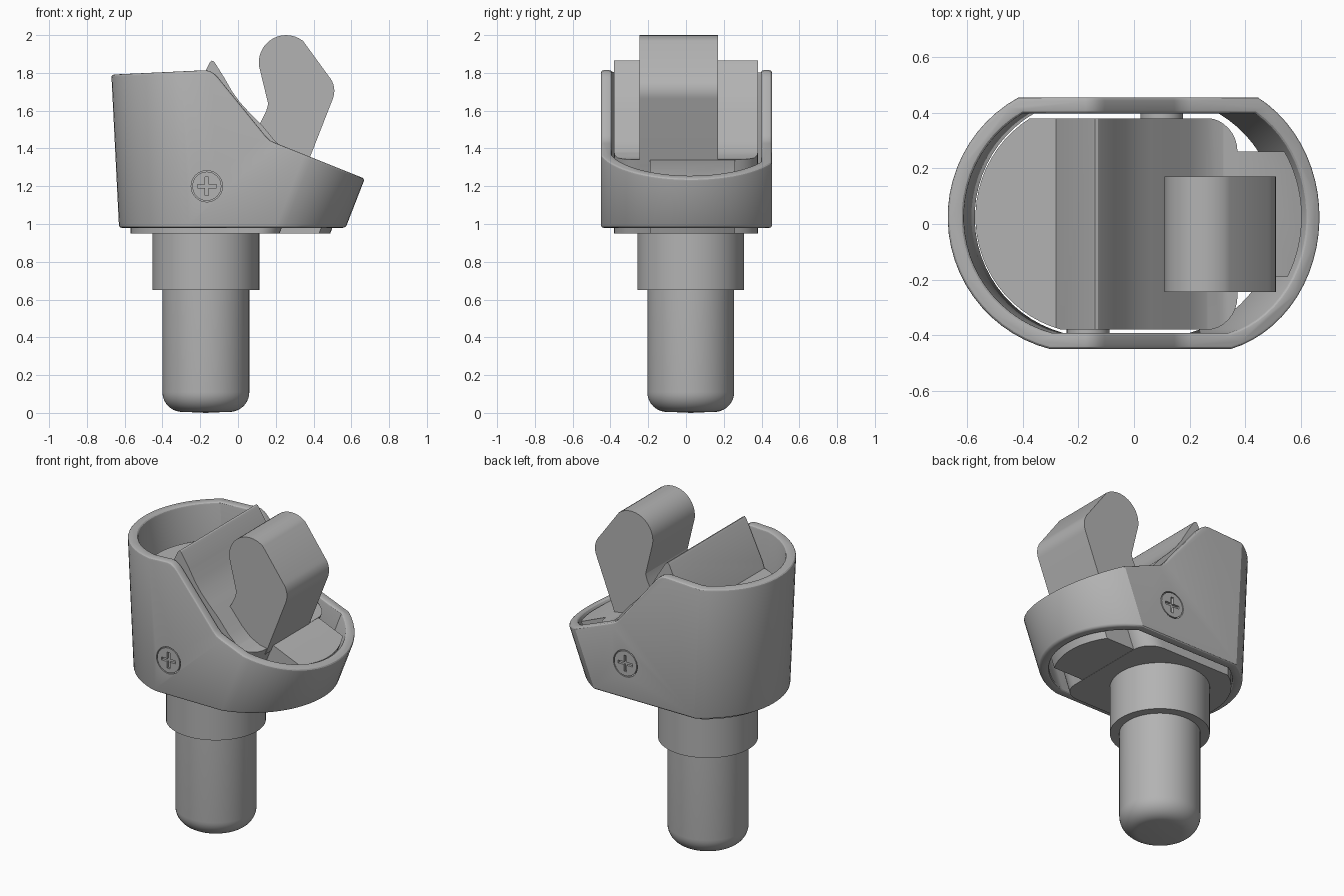
import bpy, bmesh, math
from mathutils import Vector, Matrix

if "Cube" in bpy.data.objects:
    bpy.data.objects.remove(bpy.data.objects["Cube"])

grey = bpy.data.materials.new("machined_grey")
grey.use_nodes = True
grey.diffuse_color = (0.45, 0.45, 0.45, 1)
grey.node_tree.nodes["Principled BSDF"].inputs["Base Color"].default_value = grey.diffuse_color

AXIS_X, AXIS_Y = -0.17, 0.025   # stem axis
LEAN = 0.39                     # forward lean of the low end


def make(name, bm):
    bmesh.ops.recalc_face_normals(bm, faces=bm.faces[:])
    mesh = bpy.data.meshes.new(name)
    bm.to_mesh(mesh)
    bm.free()
    mesh.materials.append(grey)
    obj = bpy.data.objects.new(name, mesh)
    bpy.context.collection.objects.link(obj)
    return obj


def skin(name, low, high):
    """Closed solid between two matching outlines."""
    bm = bmesh.new()
    a = [bm.verts.new(p) for p in low]
    b = [bm.verts.new(p) for p in high]
    for i in range(len(a)):
        j = (i + 1) % len(a)
        bm.faces.new((a[i], a[j], b[j], b[i]))
    bm.faces.new(a)
    bm.faces.new(b)
    return make(name, bm)


def loft(name, outline, z0, z1):
    return skin(name, *[[(x, y, z) for x, y in outline(z)] for z in (z0, z1)])


def prism(name, profile, y0, y1):
    return skin(name, *[[(x, y, z) for x, z in profile] for y in (y0, y1)])


def apply(obj, kind, **settings):
    mod = obj.modifiers.new(kind.title(), kind)
    for key, value in settings.items():
        setattr(mod, key, value)
    bpy.context.view_layer.objects.active = obj
    bpy.ops.object.modifier_apply(modifier=mod.name)


def cut(obj, cutter, operation):
    cutter.hide_render = True
    apply(obj, 'BOOLEAN', object=cutter, operation=operation, solver='EXACT')
    bpy.data.objects.remove(cutter)


def smooth(obj):
    bpy.ops.object.select_all(action='DESELECT')
    obj.select_set(True)
    bpy.context.view_layer.objects.active = obj
    bpy.ops.object.shade_smooth_by_angle(angle=math.radians(25))


def arc(cx, cy, r, start, end, steps=24):
    return [(cx + r * math.cos(start + (end - start) * i / steps),
             cy + r * math.sin(start + (end - start) * i / steps)) for i in range(steps + 1)]


def rod(name, x, z, r, y0, y1, sides=32):
    return prism(name, arc(x, z, r, 0, 2 * math.pi * (1 - 1 / sides), sides - 1), y0, y1)


# Housing: flat-sided oval tube, trimmed by the side profile
def oval(inset):
    def outline(z):
        r = 0.49 - inset
        back = math.asin((0.43 - inset) / r)
        front = math.asin((-0.475 + inset) / r)
        return (arc(0.08 + LEAN * (z - 0.98), AXIS_Y, r, front, back) +
                arc(-0.14 - 0.05 * (z - 0.98), AXIS_Y, r, math.pi - back, math.pi - front))
    return outline


housing = loft("housing", oval(0), 0.98, 1.95)
cut(housing, loft("bore_cutter", oval(0.058), 0.9, 2.05), 'DIFFERENCE')
side = [(-0.9, 0.9), (0.9, 0.9), (0.9, 1.148), (0.2, 1.428), (0.17, 1.442), (0.145, 1.467),
        (-0.105, 1.775), (-0.125, 1.795), (-0.15, 1.81), (-0.175, 1.814), (-0.9, 1.78)]
cut(housing, prism("side_cutter", side, -1, 1), 'INTERSECT')
apply(housing, 'BEVEL', width=0.014, segments=3, limit_method='ANGLE', angle_limit=math.radians(45))


# Core block: round back, square front with rounded corners
def core_outline(z):
    r = 0.42
    back, front = math.asin(0.355 / r), math.asin(-0.405 / r)
    end = 0.22 + LEAN * (z - 0.95) - 0.12
    return (arc(end, -0.26, 0.12, -math.pi / 2, 0, 8) + arc(end, 0.26, 0.12, 0, math.pi / 2, 8) +
            arc(-0.15, AXIS_Y, r, math.pi - back, math.pi - front))


core = loft("core", core_outline, 0.95, 1.95)
saddle = [(-0.9, 0.9), (0.9, 0.9), (0.9, 1.32), (0.4, 1.335), (0.32, 1.35), (0.26, 1.38),
          (0.2, 1.435), (0.13, 1.52), (0.06, 1.59), (0.01, 1.645), (-0.03, 1.7), (-0.07, 1.77),
          (-0.12, 1.85), (-0.13, 1.862), (-0.14, 1.865), (-0.15, 1.855), (-0.28, 1.58), (-0.9, 1.58)]
cut(core, prism("saddle_cutter", saddle, -1, 1), 'INTERSECT')


# Tongue reaching to the low end of the housing
def tongue_outline(z):
    r = 0.42
    tip = arc(0.08 + LEAN * (z - 0.98), AXIS_Y, r, math.asin(-0.215 / r), math.asin(0.235 / r), 16)
    return tip + [(0.05, 0.26), (0.05, -0.19)]


tongue = loft("tongue", tongue_outline, 0.951, 1.6)
cut(tongue, prism("tongue_cutter", [(-0.5, 0.9), (0.9, 0.9), (0.9, 1.12), (0.38, 1.338), (-0.5, 1.338)],
                  -1, 1), 'INTERSECT')

# Lever: rounded thumb piece
lever_profile = ([(0.36, 1.3), (0.24, 1.3), (0.115, 1.53), (0.15, 1.6), (0.16, 1.635)] +
                 arc(0.255, 1.855, 0.145, math.radians(187), math.radians(52), 14) +
                 arc(0.395, 1.705, 0.115, math.radians(42), math.radians(-22), 8))
lever = prism("lever", lever_profile, -0.245, 0.17)

# Stem: stepped round shaft with a rounded foot
bm = bmesh.new()
contour = ([(0, 0), (0.06, 0.003)] + arc(0.125, 0.11, 0.105, -math.pi / 2, 0, 10) +
           [(0.23, 0.65), (0.283, 0.65), (0.283, 0.97), (0, 0.97)])
verts = [bm.verts.new((r, 0, z)) for r, z in contour]
edges = [bm.edges.new(pair) for pair in zip(verts, verts[1:])]
bmesh.ops.spin(bm, geom=verts + edges, cent=(0, 0, 0), axis=(0, 0, 1), angle=2 * math.pi, steps=64)
bmesh.ops.remove_doubles(bm, verts=bm.verts[:], dist=0.0001)
bm.transform(Matrix.Translation(Vector((AXIS_X, AXIS_Y, 0))))
stem = make("stem", bm)

# Cross-head pivot pins set flush in holes through both side walls
PIN_Z = 1.2
pins = []
for label, x, face, inner in (("front", -0.165, -0.45, -0.36), ("back", 0.1, 0.455, 0.36)):
    out = math.copysign(1, face)
    cut(housing, rod(label + "_hole", x, PIN_Z, 0.083, face - 0.09 * out, face + 0.05 * out), 'DIFFERENCE')
    pin = rod(label + "_pin", x, PIN_Z, 0.077, inner, face)
    w, h = 0.009, 0.05
    cross = [(w, w), (w, h), (-w, h), (-w, w), (-h, w), (-h, -w),
             (-w, -w), (-w, -h), (w, -h), (w, -w), (h, -w), (h, w)]
    cross = [(x + u, PIN_Z + v) for u, v in cross]
    cut(pin, prism("cross_cutter", cross, face - 0.015 * out, face + 0.02 * out), 'DIFFERENCE')
    pins.append(pin)

for part in [housing, core, tongue, lever, stem] + pins:
    smooth(part)
